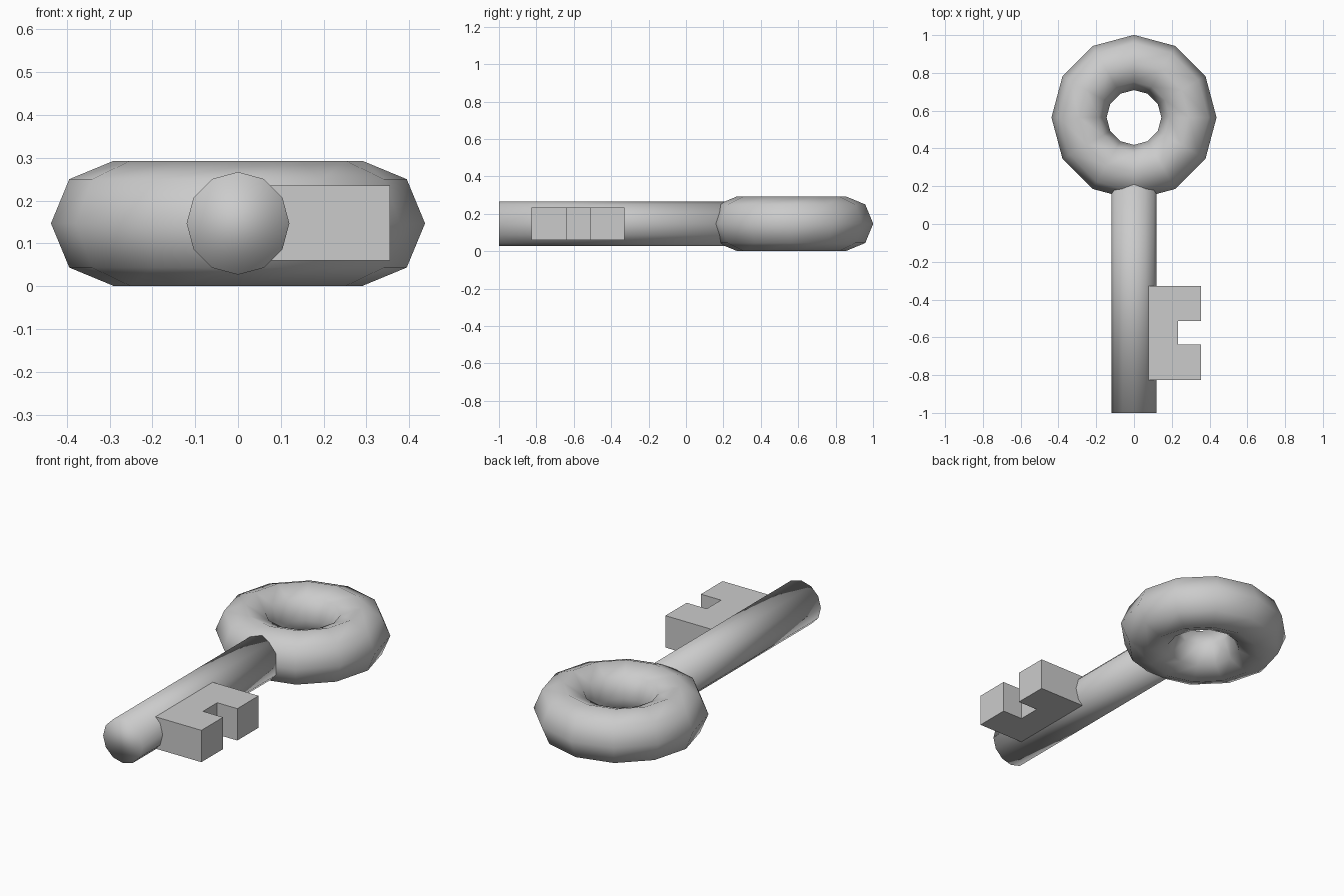
import bpy, bmesh, math

if "Cube" in bpy.data.objects:
    bpy.data.objects.remove(bpy.data.objects["Cube"])

ZC = 0.147  # mid-height of the key


def smooth(obj):
    for p in obj.data.polygons:
        p.use_smooth = True


# Ring handle: low-poly torus lying flat
bpy.ops.mesh.primitive_torus_add(major_segments=12, minor_segments=8,
                                 major_radius=0.291, minor_radius=0.146,
                                 location=(0, 0.564, ZC))
ring = bpy.context.object
ring.name = "ring_handle"
smooth(ring)

# Shaft: 12-sided rod running along y, its back end buried in the ring
y0, y1 = -1.0, 0.25
bpy.ops.mesh.primitive_cylinder_add(vertices=12, radius=0.12, depth=y1 - y0,
                                    location=(0, (y0 + y1) / 2, ZC),
                                    rotation=(math.pi / 2, 0, 0))
shaft = bpy.context.object
shaft.name = "shaft"
smooth(shaft)

# Bit: notched plate profile extruded upwards
profile = [(0.03, -0.825), (0.355, -0.825), (0.355, -0.637), (0.233, -0.637),
           (0.233, -0.513), (0.355, -0.513), (0.355, -0.328), (0.03, -0.328)]
bm = bmesh.new()
face = bm.faces.new([bm.verts.new((x, y, 0.06)) for x, y in profile])
top = bmesh.ops.extrude_face_region(bm, geom=[face])["geom"]
bmesh.ops.translate(bm, vec=(0, 0, 0.175),
                    verts=[v for v in top if isinstance(v, bmesh.types.BMVert)])
bmesh.ops.recalc_face_normals(bm, faces=bm.faces)
mesh = bpy.data.meshes.new("bit")
bm.to_mesh(mesh)
bm.free()
bpy.context.collection.objects.link(bpy.data.objects.new("bit", mesh))
